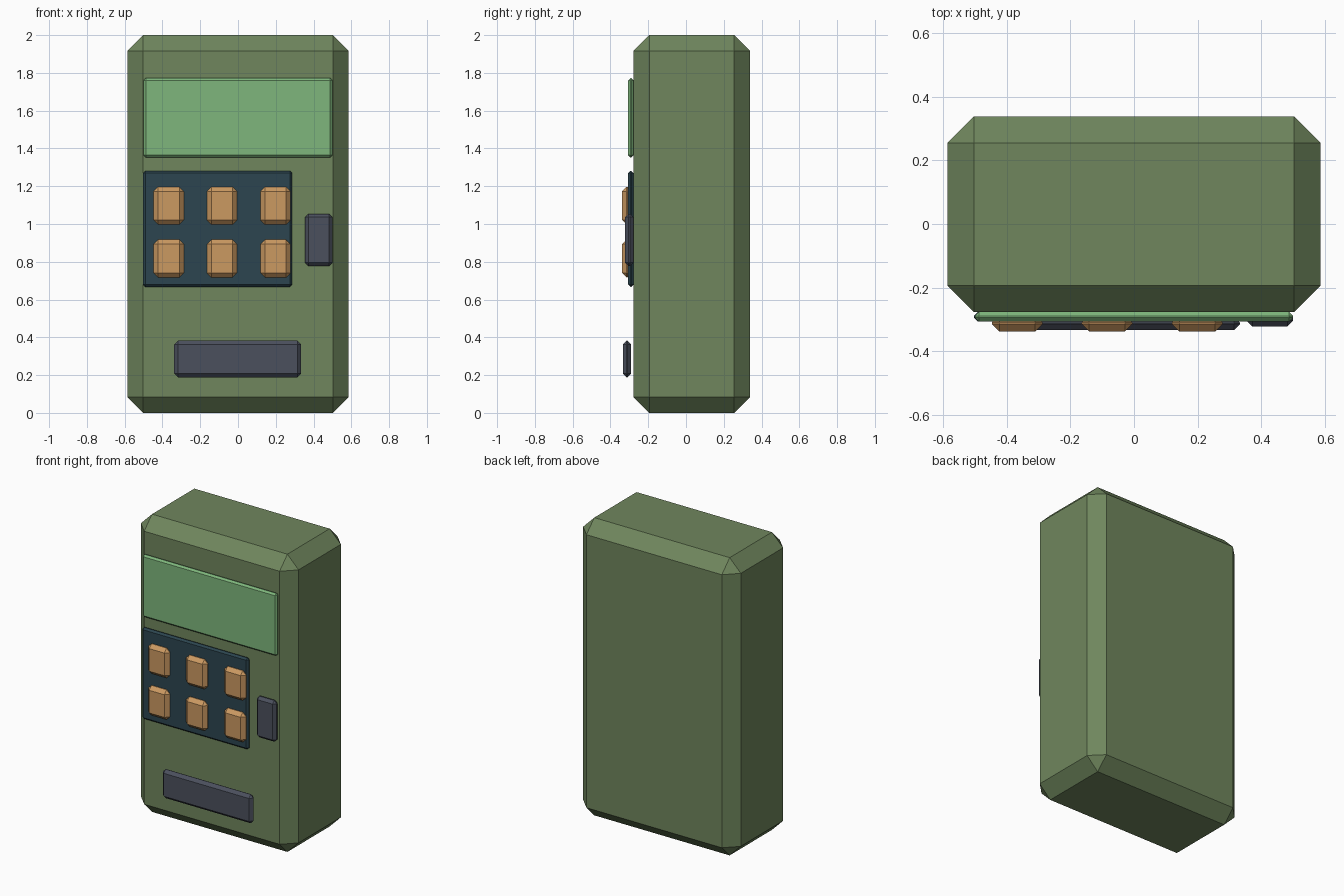
import bpy

if "Cube" in bpy.data.objects:
    bpy.data.objects.remove(bpy.data.objects["Cube"])


def material(name, rgb):
    m = bpy.data.materials.new(name)
    m.diffuse_color = (*rgb, 1)
    m.use_nodes = True
    m.node_tree.nodes["Principled BSDF"].inputs["Base Color"].default_value = m.diffuse_color
    return m


GREEN = material("case_green", (0.16, 0.24, 0.11))
SCREEN = material("screen_green", (0.21, 0.47, 0.20))
NAVY = material("panel_navy", (0.025, 0.06, 0.08))
ORANGE = material("button_orange", (0.60, 0.32, 0.12))
GREY = material("slot_grey", (0.07, 0.08, 0.11))


def block(name, x, y, z, chamfer, mat):
    """Chamfered box given as (min, max) ranges on each axis."""
    bpy.ops.mesh.primitive_cube_add(size=1)
    ob = bpy.context.object
    ob.name = name
    ob.location = [(r[0] + r[1]) / 2 for r in (x, y, z)]
    ob.scale = [r[1] - r[0] for r in (x, y, z)]
    bpy.ops.object.transform_apply(location=False, rotation=False, scale=True)
    mod = ob.modifiers.new("chamfer", 'BEVEL')
    mod.width = chamfer
    mod.segments = 1
    mod.limit_method = 'NONE'
    ob.data.materials.append(mat)
    return ob


# Main case
block("case", (-0.586, 0.586), (-0.277, 0.338), (0, 2), 0.083, GREEN)

# Display window and button panel
block("screen", (-0.5, 0.5), (-0.306, -0.277), (1.352, 1.772), 0.012, SCREEN)
block("button_panel", (-0.503, 0.287), (-0.306, -0.277), (0.667, 1.281), 0.012, NAVY)

# Two rows of three buttons
for row, cz in enumerate((1.097, 0.817)):
    for col, cx in enumerate((-0.367, -0.085, 0.199)):
        block(f"button_{row}_{col}", (cx - 0.08, cx + 0.08), (-0.338, -0.286),
              (cz - 0.1, cz + 0.1), 0.024, ORANGE)

# Side slot and lower tray
block("side_slot", (0.354, 0.5), (-0.322, -0.279), (0.777, 1.054), 0.018, GREY)
block("lower_tray", (-0.338, 0.334), (-0.334, -0.291), (0.188, 0.382), 0.02, GREY)
